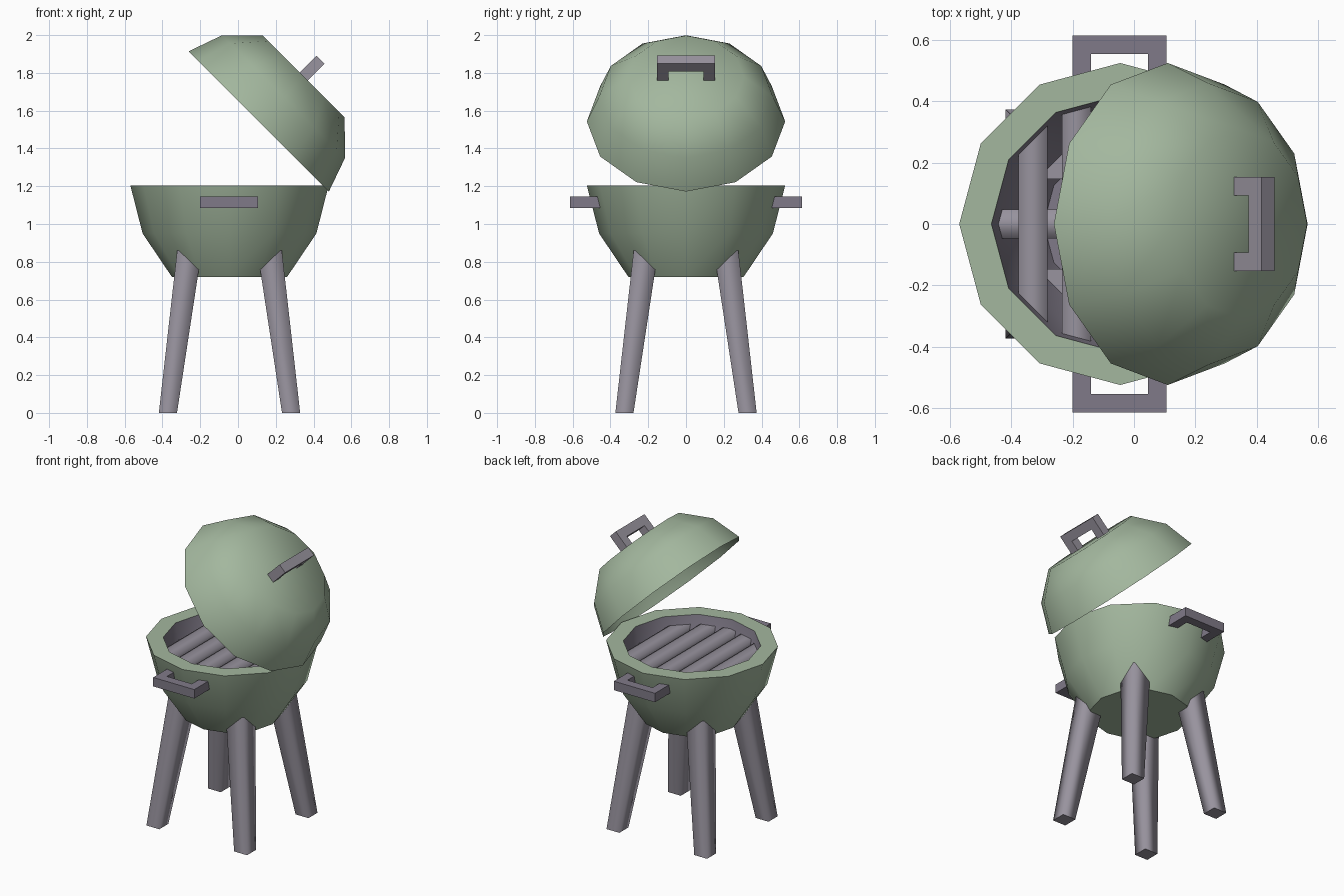
import bpy, bmesh, math
from mathutils import Matrix, Vector

cube = bpy.data.objects.get("Cube")
if cube:
    bpy.data.objects.remove(cube, do_unlink=True)


def material(name, rgb):
    m = bpy.data.materials.new(name)
    m.use_nodes = True
    m.diffuse_color = (*rgb, 1)
    m.node_tree.nodes["Principled BSDF"].inputs["Base Color"].default_value = (*rgb, 1)
    return m


green = material("sage green enamel", (0.366, 0.474, 0.342))
light_grey = material("light metal grey", (0.314, 0.292, 0.342))
dark_grey = material("dark metal grey", (0.216, 0.195, 0.246))

CX = -0.045      # centre line of the bowl
SIDES = 12


def finish(name, bm, mats, matrix=Matrix(), fix_normals=True):
    if fix_normals:
        bmesh.ops.recalc_face_normals(bm, faces=bm.faces)
    mesh = bpy.data.meshes.new(name)
    bm.to_mesh(mesh)
    bm.free()
    for m in mats:
        mesh.materials.append(m)
    obj = bpy.data.objects.new(name, mesh)
    obj.matrix_world = matrix
    bpy.context.collection.objects.link(obj)
    return obj


def lathe(name, profile, mats, matrix, inner_from=None, cap_end=False):
    """Spin (radius, height) points; segments from inner_from use the second material."""
    bm = bmesh.new()
    rings = []
    for r, h in profile:
        rings.append([bm.verts.new((r * math.cos(a), r * math.sin(a), h))
                      for a in (math.tau * i / SIDES for i in range(SIDES))])
    bm.faces.new(rings[0][::-1])
    for k, (lo, hi) in enumerate(zip(rings, rings[1:])):
        for i in range(SIDES):
            j = (i + 1) % SIDES
            f = bm.faces.new((lo[i], lo[j], hi[j], hi[i]))
            f.material_index = int(inner_from is not None and k >= inner_from)
    if cap_end:
        bm.faces.new(rings[-1]).material_index = 1
    bmesh.ops.recalc_face_normals(bm, faces=bm.faces)
    for f in bm.faces:
        f.smooth = True
    for e in bm.edges:
        e.smooth = e.calc_face_angle(0) < math.radians(50)
    return finish(name, bm, mats, matrix, False)


def post(name, start, end, w0, w1, axis, mat):
    """Square bar from start to end with soft-shaded sides and crisp ends."""
    bm = bmesh.new()
    bmesh.ops.create_cube(bm, size=1)
    for f in bm.faces:
        f.smooth = True
        if abs(f.normal[axis]) > 0.9:
            for e in f.edges:
                e.smooth = False
    for v in bm.verts:
        at_end = v.co[axis] > 0
        offset = v.co * (w1 if at_end else w0)
        offset[axis] = 0
        v.co = Vector(end if at_end else start) + offset
    return finish(name, bm, [mat])


def handle(name, matrix, mat):
    """U-shaped grip: width on x, reaching out along y."""
    w, reach, t, thick = 0.153, 0.165, 0.06, 0.06
    outline = [(-w, 0), (-w, reach), (w, reach), (w, 0),
               (w - t, 0), (w - t, reach - t), (t - w, reach - t), (t - w, 0)]
    bm = bmesh.new()
    face = bm.faces.new([bm.verts.new((x, y, -thick / 2)) for x, y in outline])
    out = bmesh.ops.extrude_face_region(bm, geom=[face])
    bmesh.ops.translate(bm, vec=(0, 0, thick),
                        verts=[g for g in out["geom"] if isinstance(g, bmesh.types.BMVert)])
    return finish(name, bm, [mat], matrix)


# Bowl with green rim and dark lining
outer = [(0.305, 0.72), (0.46, 0.95), (0.525, 1.205)]
lining = [(0.42, 1.205), (0.368, 0.96), (0.25, 0.77)]
lathe("bowl", outer + lining, [green, dark_grey],
      Matrix.Translation((CX, 0, 0)), inner_from=3, cap_end=True)

# Open lid, tipped back
tilt = Matrix.Translation((0.11, 0, 1.543)) @ Matrix.Rotation(math.radians(45), 4, "Y")
shell = [(0.307, 0.336), (0.46, 0.185), (0.525, 0)]
lid = lathe("lid", shell, [green], tilt)
if lid.data.polygons[0].normal.z < 0:
    lid.data.flip_normals()

# Lid handle: width on world y, reaching along the lid axis
lid_frame = Matrix(((0, 0, 1, 0), (1, 0, 0, 0), (0, 1, 0, 0.297), (0, 0, 0, 1)))
handle("lid_handle", tilt @ lid_frame, light_grey)

# Side handles
for name, turn in (("back_handle", 0), ("front_handle", math.pi)):
    m = (Matrix.Translation((CX - 0.002, 0, 1.115)) @ Matrix.Rotation(turn, 4, "Z")
         @ Matrix.Translation((0, 0.45, 0)))
    handle(name, m, dark_grey)

# Splayed legs
for sx, side in ((-1, "right"), (1, "left")):
    for sy, end in ((-1, "front"), (1, "back")):
        post(f"{end}_{side}_leg", (CX + sx * 0.326, sy * 0.326, 0),
             (CX + sx * 0.212, sy * 0.212, 0.86), 0.096, 0.13, 2, light_grey)

# Grate bars over one cross bar
for i in range(-2, 3):
    d = i * 0.142
    half = math.sqrt(0.43 ** 2 - d ** 2)
    post(f"grate_bar_{i + 3}", (CX + d, -half, 1.1), (CX + d, half, 1.1),
         0.095, 0.095, 1, light_grey)
post("grate_cross_bar", (CX - 0.43, 0, 1.05), (CX + 0.43, 0, 1.05),
     0.095, 0.095, 0, light_grey)
